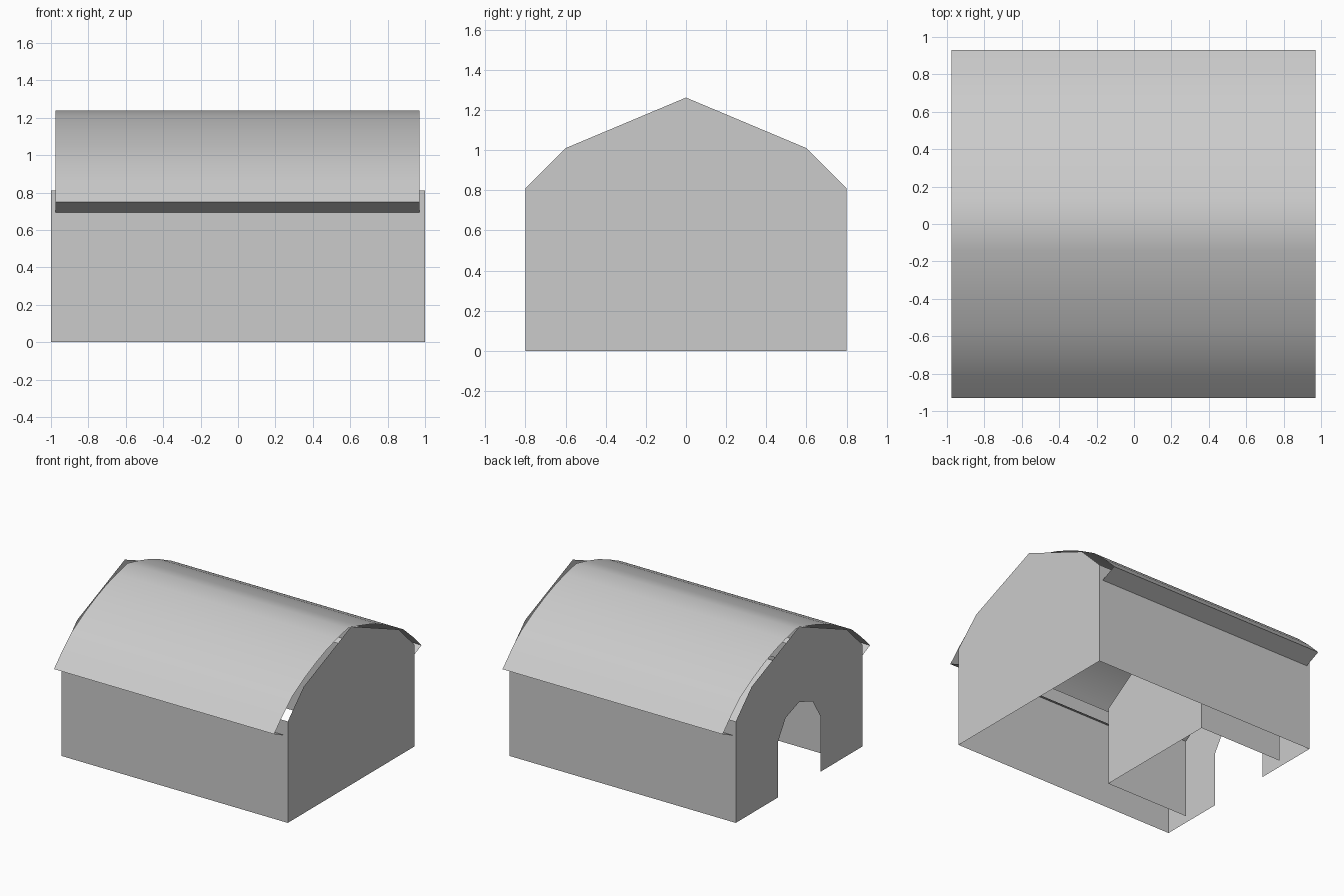
import bpy, bmesh, math

cube = bpy.data.objects.get("Cube")
if cube:
    bpy.data.objects.remove(cube, do_unlink=True)

# One plain grey for the whole building
grey = bpy.data.materials.new("light_grey")
grey.use_nodes = True
colour = (0.6, 0.6, 0.6, 1)
grey.diffuse_color = colour
grey.node_tree.nodes["Principled BSDF"].inputs["Base Color"].default_value = colour


def finish(name, bm):
    mesh = bpy.data.meshes.new(name)
    bm.to_mesh(mesh)
    bm.free()
    mesh.materials.append(grey)
    obj = bpy.data.objects.new(name, mesh)
    bpy.context.collection.objects.link(obj)
    return obj


def mirrored(half):
    """Complete a (y, z) profile running from the -y side up to the ridge."""
    return half + [(-y, z) for y, z in reversed(half) if y != 0]


def panel(name, outline, x, facing):
    """Flat sheet across the building at x, facing +x or -x."""
    bm = bmesh.new()
    face = bm.faces.new([bm.verts.new((x, y, z)) for y, z in outline])
    face.normal_update()
    if face.normal.x * facing < 0:
        face.normal_flip()
    return finish(name, bm)


def sheet(name, profile, x0, x1):
    """Open sheet swept along x; a -y to +y profile faces outwards."""
    bm = bmesh.new()
    rows = [[bm.verts.new((x, y, z)) for y, z in profile] for x in (x0, x1)]
    for i in range(len(profile) - 1):
        bm.faces.new((rows[0][i], rows[1][i], rows[1][i + 1], rows[0][i + 1]))
    return finish(name, bm)


# End walls: one closed, one with an arched doorway notched into its base
gable = mirrored([(-0.8, 0), (-0.8, 0.81), (-0.6, 1.01), (0, 1.262)])
door = mirrored([(-0.27, 0), (-0.27, 0.44), (-0.17, 0.6), (0, 0.66)])
panel("closed_end_wall", gable, 1, 1)
panel("doorway_end_wall", gable + door[::-1], -1, -1)

# Long side walls
sheet("front_wall", [(-0.8, 0), (-0.8, 0.81)], -1, 1)
sheet("back_wall", [(0.8, 0.81), (0.8, 0)], -1, 1)

# Curved roof with eaves folded back under
roof = sheet("roof", mirrored([
    (-0.75, 0.67), (-0.93, 0.75), (-0.82, 0.86), (-0.7, 0.965), (-0.55, 1.05),
    (-0.4, 1.12), (-0.27, 1.17), (-0.14, 1.208), (0, 1.24)]), -0.975, 0.97)
bpy.ops.object.select_all(action="DESELECT")
roof.select_set(True)
bpy.context.view_layer.objects.active = roof
bpy.ops.object.shade_smooth_by_angle(angle=math.radians(40))

# Inner passage behind the doorway, closed at its far end
passage = mirrored([(-0.53, 0), (-0.53, 0.63), (-0.24, 0.825), (0, 0.93)])
sheet("passage_shell", passage, -0.94, -0.2)
panel("passage_end_wall", passage, -0.2, 1)
